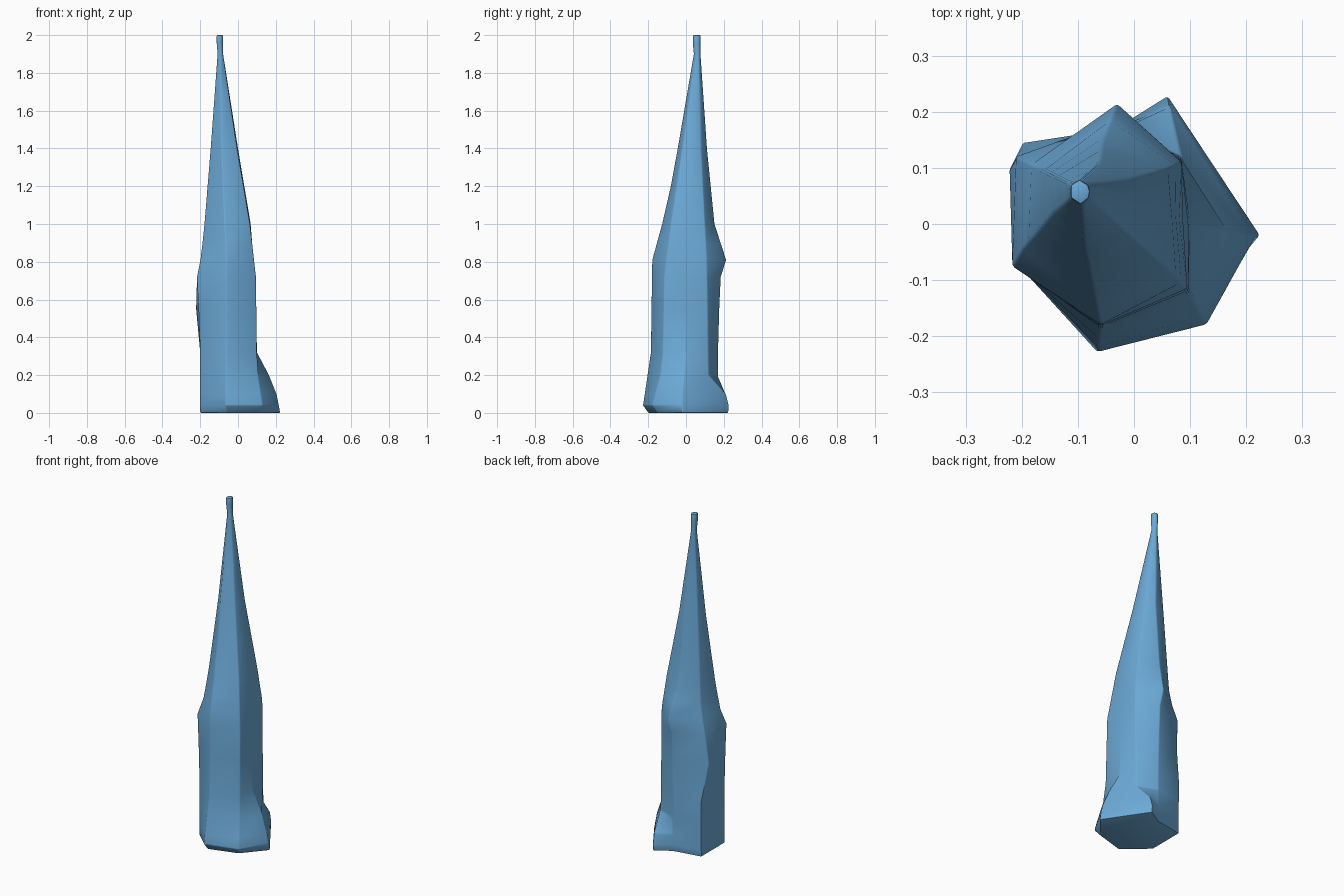
import bpy, bmesh

if "Cube" in bpy.data.objects:
    bpy.data.objects.remove(bpy.data.objects["Cube"])

# Each vertical ridge of the rock: (z, x, y) key points, counter-clockwise from the front
ridges = [
    # front
    [(0, -.06, -.2), (.03, -.065, -.23), (.32, -.06, -.187), (.81, -.06, -.18), (1.1, -.075, -.1), (1.4, -.087, -.045)],
    # front right
    [(0, .11, -.15), (.04, .13, -.18), (.24, .1, -.125), (.72, .095, -.115), (1, .063, -.08), (1.4, -.005, -.02)],
    # right foot, fading into the flat right side
    [(0, .225, -.02), (.1, .205, -.02), (.2, .165, -.01), (.32, .1, 0), (.6, .096, 0), (1, .067, .02), (1.4, 0, .04)],
    # back right
    [(0, .06, .225), (.07, .06, .23), (.12, .065, .2), (.2, .085, .12), (.81, .085, .11), (1, .06, .1), (1.4, -.01, .08)],
    # back
    [(0, -.03, .17), (.4, -.03, .17), (.72, -.03, .185), (.81, -.03, .214), (1, -.055, .152), (1.4, -.06, .112)],
    # back left
    [(0, -.2, .14), (.4, -.2, .145), (.55, -.222, .1), (.72, -.21, .12), (.85, -.17, .1), (1.4, -.138, .085)],
    # left
    [(0, -.2, -.08), (.4, -.2, -.08), (.72, -.217, -.075), (.82, -.197, -.04), (1, -.178, -.02), (1.4, -.145, .02)],
]
tip = [(-.093, .04), (-.081, .05), (-.079, .06), (-.082, .07), (-.095, .078), (-.108, .07), (-.108, .05)]
levels = [0, .04, .1, .2, .32, .55, .72, .81, .9, 1, 1.2, 1.4, 1.65, 1.9, 1.96, 2]


def point_on(ridge, z):
    for a, b in zip(ridge, ridge[1:]):
        if z <= b[0]:
            t = (z - a[0]) / (b[0] - a[0])
            return (a[1] + t * (b[1] - a[1]), a[2] + t * (b[2] - a[2]), z)


# Loft the ridges into a closed spire
bm = bmesh.new()
rings = []
for z in levels:
    ring = []
    for r, (tx, ty) in zip(ridges, tip):
        if z > 1.9:  # flared knob on the tip
            s = 1.2
            p = (-.096 + (tx + .094) * s, .058 + (ty - .06) * s, z)
        else:
            p = point_on(r + [(1.9, tx, ty)], z)
        ring.append(bm.verts.new(p))
    rings.append(ring)
n = len(ridges)
for lo, hi in zip(rings, rings[1:]):
    for i in range(n):
        j = (i + 1) % n
        bm.faces.new((lo[i], lo[j], hi[j], hi[i]))
bm.faces.new(rings[0][::-1])
bm.faces.new(rings[-1])
bmesh.ops.recalc_face_normals(bm, faces=bm.faces)

mesh = bpy.data.meshes.new("rock_spire")
bm.to_mesh(mesh)
bm.free()
spire = bpy.data.objects.new("rock_spire", mesh)
bpy.context.collection.objects.link(spire)

# Softly worn edges
bevel = spire.modifiers.new("worn_edges", 'BEVEL')
bevel.width = .012
bevel.segments = 2
bevel.limit_method = 'ANGLE'
bevel.angle_limit = .45

blue = bpy.data.materials.new("rock blue")
blue.diffuse_color = (.15, .40, .68, 1)
blue.use_nodes = True
blue.node_tree.nodes["Principled BSDF"].inputs["Base Color"].default_value = blue.diffuse_color
mesh.materials.append(blue)

bpy.context.view_layer.objects.active = spire
spire.select_set(True)
bpy.ops.object.modifier_apply(modifier="worn_edges")
bpy.ops.object.shade_smooth_by_angle(angle=.6)
